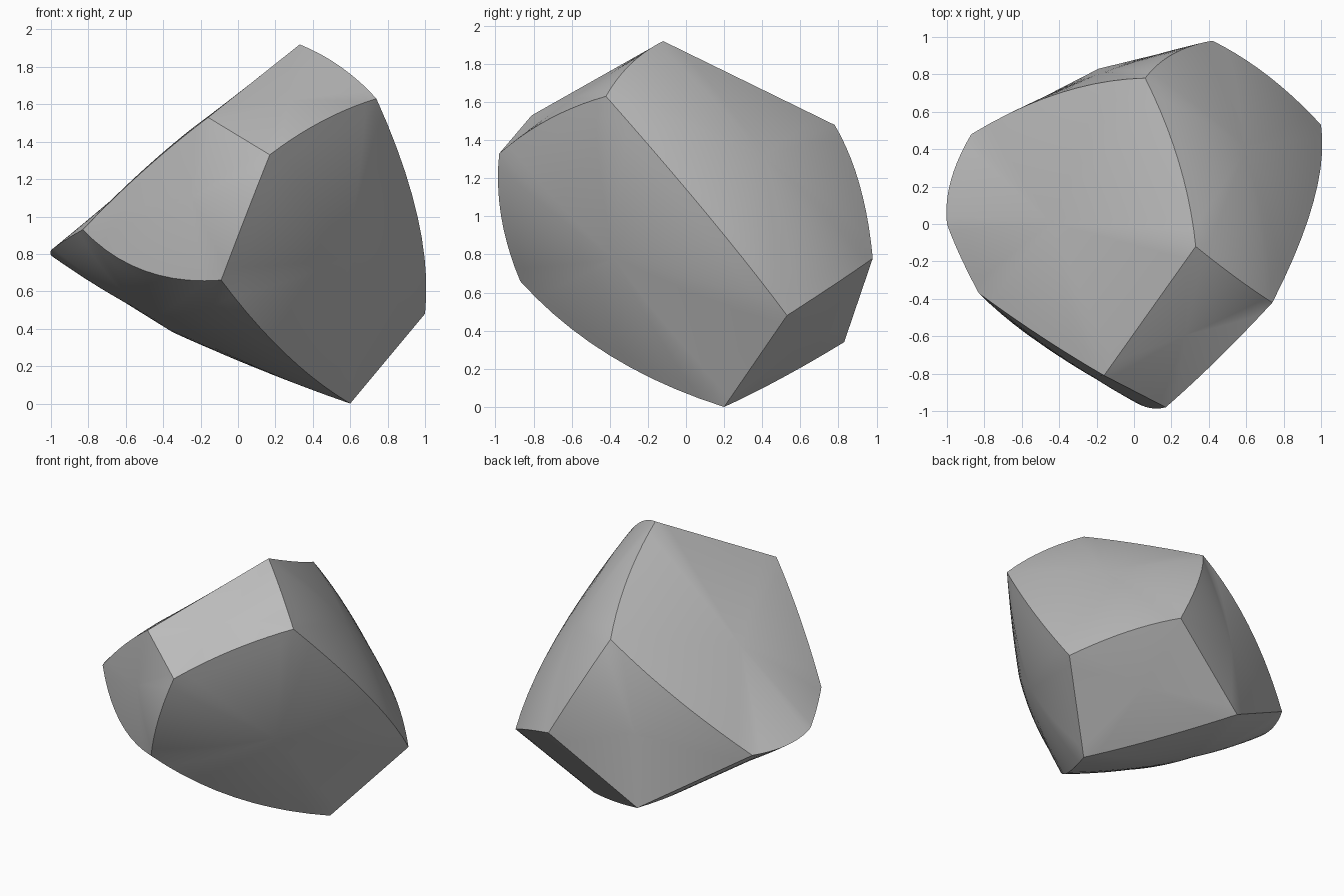
import bpy
import bmesh
from mathutils import Vector

old = bpy.data.objects.get("Cube")
if old:
    bpy.data.objects.remove(old, do_unlink=True)

# Corners of the boulder
CORNERS = {
    "a": (.33, -.12, 1.92), "b": (.74, -.42, 1.63), "c": (-.16, -.81, 1.53),
    "d": (.17, -.98, 1.33), "e": (-.09, -.87, .66), "f": (-.83, -.37, .93),
    "g": (.6, .2, 0), "h": (1, .53, .48), "i": (.42, .98, .78),
    "j": (.06, .78, 1.48), "k": (-.19, .83, .34), "l": (-.87, .48, .77),
    "m": (-1, 0, .82),
}
# Points that curved ridges pass through at their middle
RIDGES = {
    "ab": (.55, -.29, 1.8), "aj": (.24, .33, 1.7), "jl": (-.4, .7, 1.15),
    "lm": (-.98, .23, .78), "fm": (-.93, -.17, .87), "cf": (-.5, -.6, 1.25),
    "bd": (.45, -.72, 1.51), "bh": (.96, .12, 1), "de": (.04, -.97, 1),
    "ef": (-.5, -.64, .71), "eg": (.25, -.4, .27), "hi": (.72, .79, .65),
    "ij": (.21, .91, 1.17), "gk": (.22, .5, .15),
}
# Facets as corner loops, each with the height of its dome
FACETS = {
    "ajlmfc": .04, "ajihb": .09, "jikl": .03, "hikg": .02,
    "dbhge": .1, "abdc": .01, "cdef": .03, "kgefml": .11,
}
STEPS, RINGS = 10, 9
MIDDLE = Vector((0, 0, .95))


def ridge(p, q):
    """Points along the ridge from corner p up to, not including, corner q."""
    start, end = Vector(CORNERS[p]), Vector(CORNERS[q])
    straight = (start + end) / 2
    mid = Vector(RIDGES.get("".join(sorted(p + q)), straight))
    pull = (mid - straight) * 4
    return [start.lerp(end, s / STEPS) + pull * (s / STEPS) * (1 - s / STEPS)
            for s in range(STEPS)]


def facet(bm, loop, height, ident, layer):
    """Fill a loop of ridges with a gently domed patch of rings."""
    rim = []
    for n, corner in enumerate(loop):
        rim += ridge(corner, loop[(n + 1) % len(loop)])
    count = len(rim)
    centre = sum(rim, Vector()) / count
    normal = Vector()
    for n in range(count):
        normal += (rim[n] - centre).cross(rim[(n + 1) % count] - centre)
    normal.normalize()
    if normal.dot(centre - MIDDLE) < 0:
        normal.negate()
    tip = bm.verts.new(centre + normal * height)
    inner = None
    for r in range(1, RINGS + 1):
        f = r / RINGS
        ring = []
        for p in rim:
            offset = p - centre
            lift = offset.dot(normal)
            flat = offset - normal * lift
            rise = lift * f * f + height * (1 - f * f)
            ring.append(bm.verts.new(centre + flat * f + normal * rise))
        for n in range(count):
            m = (n + 1) % count
            if inner:
                face = bm.faces.new((inner[n], ring[n], ring[m], inner[m]))
            else:
                face = bm.faces.new((tip, ring[n], ring[m]))
            face.smooth = True
            face[layer] = ident
        inner = ring


# Boulder: domed facets welded along their ridges
bm = bmesh.new()
layer = bm.faces.layers.int.new("facet")
for ident, (loop, height) in enumerate(FACETS.items()):
    facet(bm, loop, height, ident, layer)
bmesh.ops.remove_doubles(bm, verts=bm.verts, dist=.0005)
bmesh.ops.recalc_face_normals(bm, faces=bm.faces)

# Keep the ridges crisp
for edge in bm.edges:
    edge.smooth = len({face[layer] for face in edge.link_faces}) == 1
bm.faces.layers.int.remove(layer)

mesh = bpy.data.meshes.new("boulder")
bm.to_mesh(mesh)
bm.free()
boulder = bpy.data.objects.new("boulder", mesh)
bpy.context.collection.objects.link(boulder)

# Plain grey stone
stone = bpy.data.materials.new("grey_stone")
stone.use_nodes = True
grey = (.5, .5, .5, 1)
stone.diffuse_color = grey
stone.node_tree.nodes["Principled BSDF"].inputs["Base Color"].default_value = grey
mesh.materials.append(stone)
